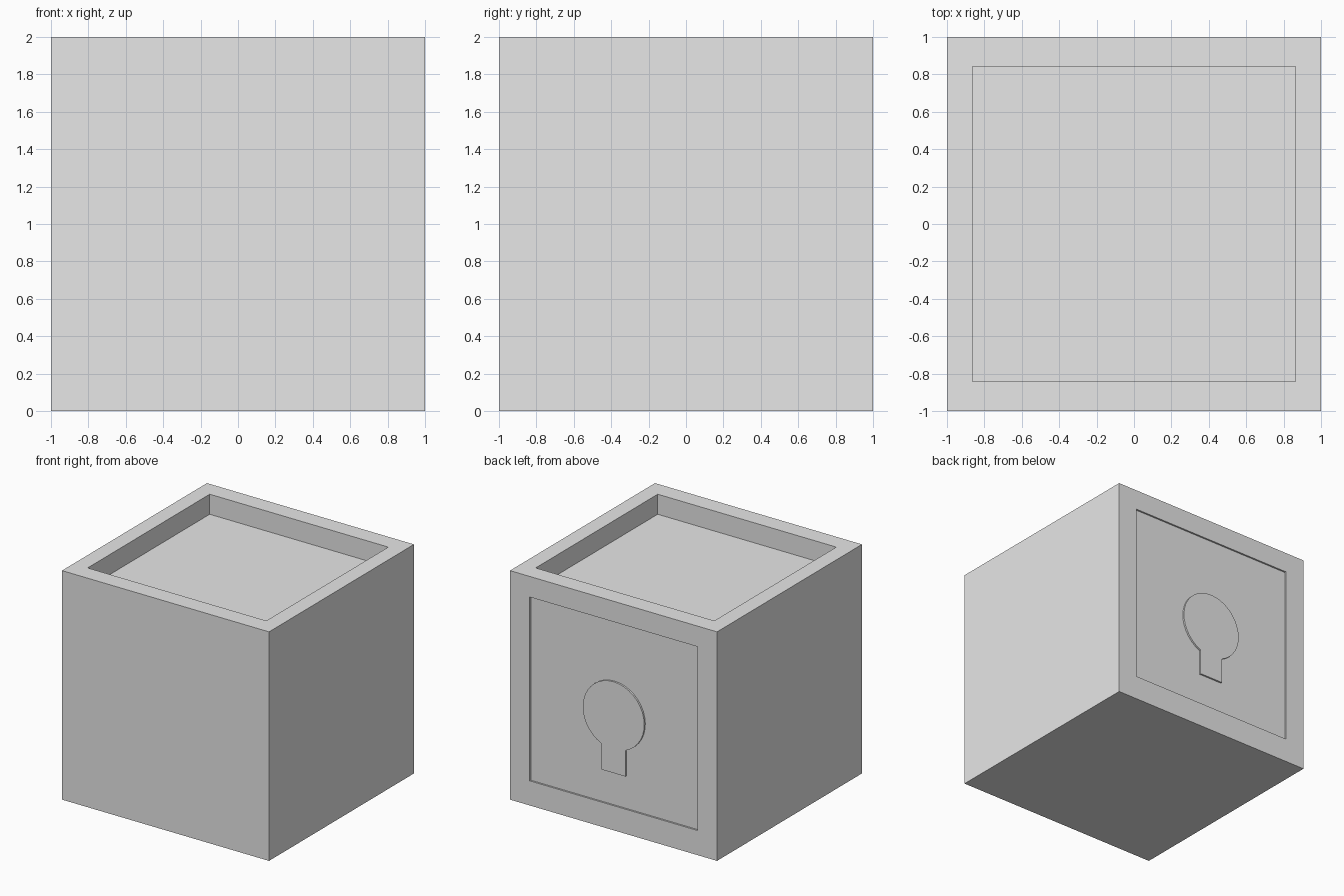
import bpy
import bmesh
import math
from mathutils import Vector

if "Cube" in bpy.data.objects:
    bpy.data.objects.remove(bpy.data.objects["Cube"], do_unlink=True)

PANEL_DEPTH = 0.015

# Single plain grey material
grey = bpy.data.materials.new("plain_grey")
grey.use_nodes = True
grey.diffuse_color = (0.8, 0.8, 0.8, 1)
grey.node_tree.nodes["Principled BSDF"].inputs["Base Color"].default_value = (0.8, 0.8, 0.8, 1)


def add_object(name, bm):
    mesh = bpy.data.meshes.new(name)
    bmesh.ops.recalc_face_normals(bm, faces=bm.faces)
    bm.to_mesh(mesh)
    bm.free()
    mesh.materials.append(grey)
    obj = bpy.data.objects.new(name, mesh)
    bpy.context.collection.objects.link(obj)
    return obj


def recess(bm, direction, limits, depth):
    """Inset the outer face pointing along direction to the limits, then sink it."""
    direction = Vector(direction)
    bm.normal_update()
    face = max(bm.faces, key=lambda f: f.normal.dot(direction))
    bmesh.ops.inset_individual(bm, faces=[face], thickness=0.2)
    center = face.calc_center_median()
    for v in face.verts:
        for axis, (low, high) in limits.items():
            v.co[axis] = low if v.co[axis] < center[axis] else high
    floor = bmesh.ops.extrude_discrete_faces(bm, faces=[face])["faces"][0]
    bmesh.ops.translate(bm, verts=floor.verts, vec=-direction * depth)


# Box body with an open tray on top and a shallow panel on the back
bm = bmesh.new()
bmesh.ops.create_cube(bm, size=2)
bmesh.ops.translate(bm, verts=bm.verts, vec=(0, 0, 1))
recess(bm, (0, 0, 1), {0: (-0.863, 0.863), 1: (-0.842, 0.842)}, 0.175)
recess(bm, (0, 1, 0), {0: (-0.81, 0.81), 2: (0.215, 1.82)}, PANEL_DEPTH)
add_object("box_body", bm)

# Keyhole plate standing on the back panel
radius, half_slot, center_z, slot_bottom, steps = 0.297, 0.115, 1.0, 0.5, 32
gap = math.asin(half_slot / radius)
start, sweep = -math.pi / 2 + gap, 2 * (math.pi - gap)
outline = [(-half_slot, slot_bottom), (half_slot, slot_bottom)]
for i in range(steps + 1):
    a = start + sweep * i / steps
    outline.append((radius * math.cos(a), center_z + radius * math.sin(a)))

bm = bmesh.new()
base = bm.faces.new([bm.verts.new((x, 1 - PANEL_DEPTH, z)) for x, z in outline])
front = bmesh.ops.extrude_face_region(bm, geom=[base])["geom"]
bmesh.ops.translate(bm, verts=[g for g in front if isinstance(g, bmesh.types.BMVert)],
                    vec=(0, PANEL_DEPTH, 0))
add_object("keyhole_plate", bm)
